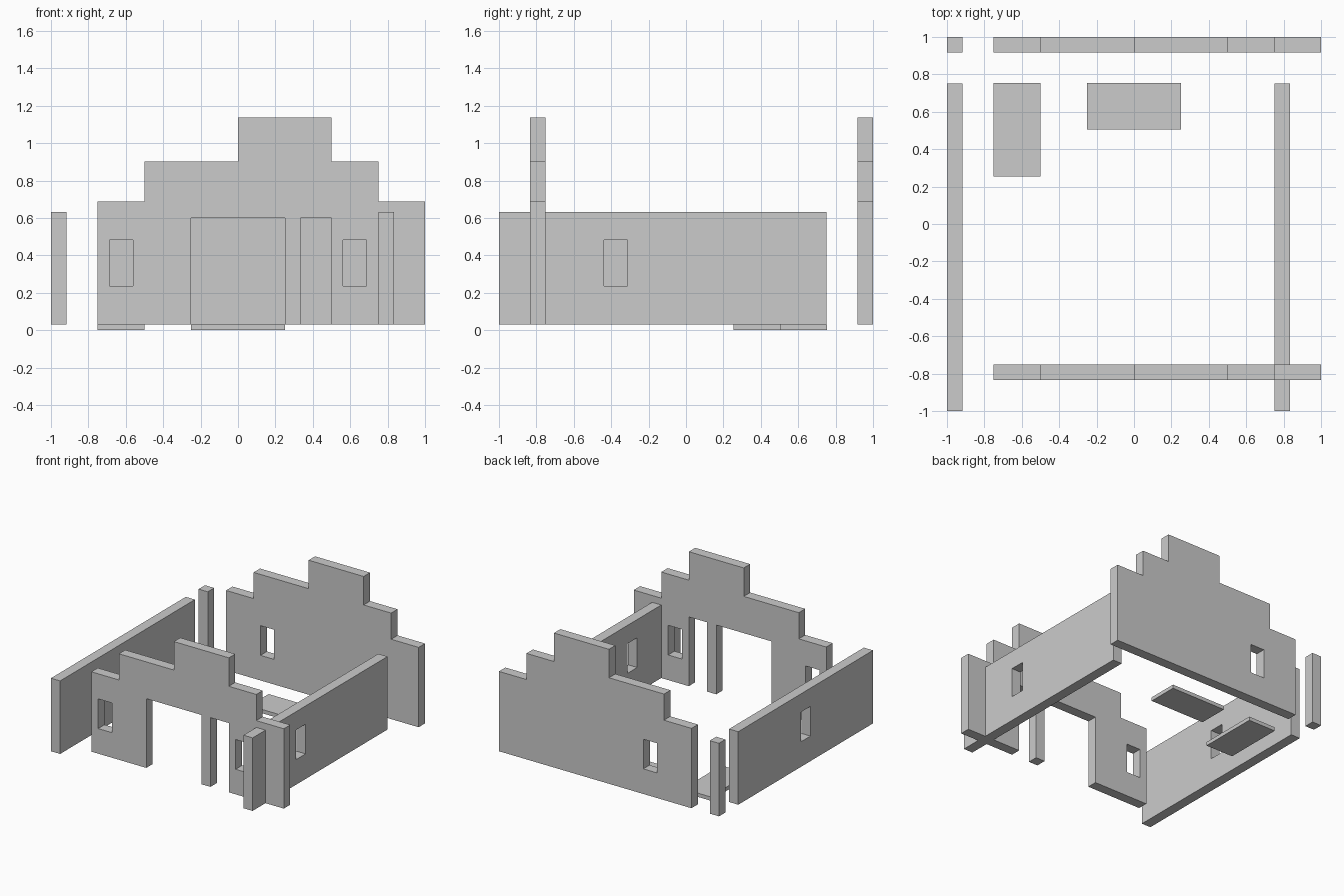
import bpy, bmesh

if "Cube" in bpy.data.objects:
    bpy.data.objects.remove(bpy.data.objects["Cube"])

T = 0.0833            # wall thickness
Z0, ZT = 0.031, 0.631  # foot and top of the plain walls
W0, W1 = 0.237, 0.481  # window sill and head


def wall(name, outline, windows, axis, centre):
    """Vertical slab: outline in (u, z), windows as u ranges; axis is its thin direction."""
    place = (lambda u, z: (u, centre, z)) if axis == 'Y' else (lambda u, z: (centre, u, z))
    loops = [outline] + [[(a, W0), (b, W0), (b, W1), (a, W1)] for a, b in windows]
    bm = bmesh.new()
    for loop in loops:
        vs = [bm.verts.new(place(u, z)) for u, z in loop]
        for i, v in enumerate(vs):
            bm.edges.new((v, vs[(i + 1) % len(vs)]))
    bmesh.ops.triangle_fill(bm, edges=bm.edges[:], use_beauty=True)
    bmesh.ops.recalc_face_normals(bm, faces=bm.faces[:])
    me = bpy.data.meshes.new(name)
    bm.to_mesh(me)
    bm.free()
    ob = bpy.data.objects.new(name, me)
    bpy.context.collection.objects.link(ob)
    mod = ob.modifiers.new("thickness", 'SOLIDIFY')
    mod.thickness = T
    mod.offset = 0


def box(name, x0, x1, y0, y1, z0, z1):
    bpy.ops.mesh.primitive_cube_add(size=1, location=((x0 + x1) / 2, (y0 + y1) / 2, (z0 + z1) / 2))
    ob = bpy.context.object
    ob.name = name
    ob.scale = (x1 - x0, y1 - y0, z1 - z0)


def rect(a, b):
    return [(a, Z0), (b, Z0), (b, ZT), (a, ZT)]


# stepped gable top, right to left
steps = [(1, .687), (.75, .687), (.75, .902), (.5, .902), (.5, 1.136), (0, 1.136),
         (0, .902), (-.5, .902), (-.5, .687), (-.75, .687)]
# bottom edge of the front wall with two doorways
doors = [(-.75, Z0), (-.25, Z0), (-.25, .6), (.25, .6), (.25, Z0),
         (.333, Z0), (.333, .6), (.5, .6), (.5, Z0), (1, Z0)]

# gable walls
wall("front_wall", doors + steps, [(-.6875, -.5625), (.5625, .6875)], 'Y', -.75 - T / 2)
wall("back_wall", [(-.75, Z0), (1, Z0)] + steps, [(-.4375, -.3125)], 'Y', 1 - T / 2)

# side walls
wall("left_wall", rect(-1, .75), [(-.1875, -.0625)], 'X', -1 + T / 2)
wall("right_wall", rect(-1, .75), [(-.4375, -.3125)], 'X', .75 + T / 2)

# corner post and floor slabs
box("corner_post", -1, -1 + T, 1 - T, 1, Z0, ZT)
box("side_floor_slab", -.75, -.5, .255, .755, 0, Z0)
box("back_floor_slab", -.25, .25, .505, .755, 0, Z0)
